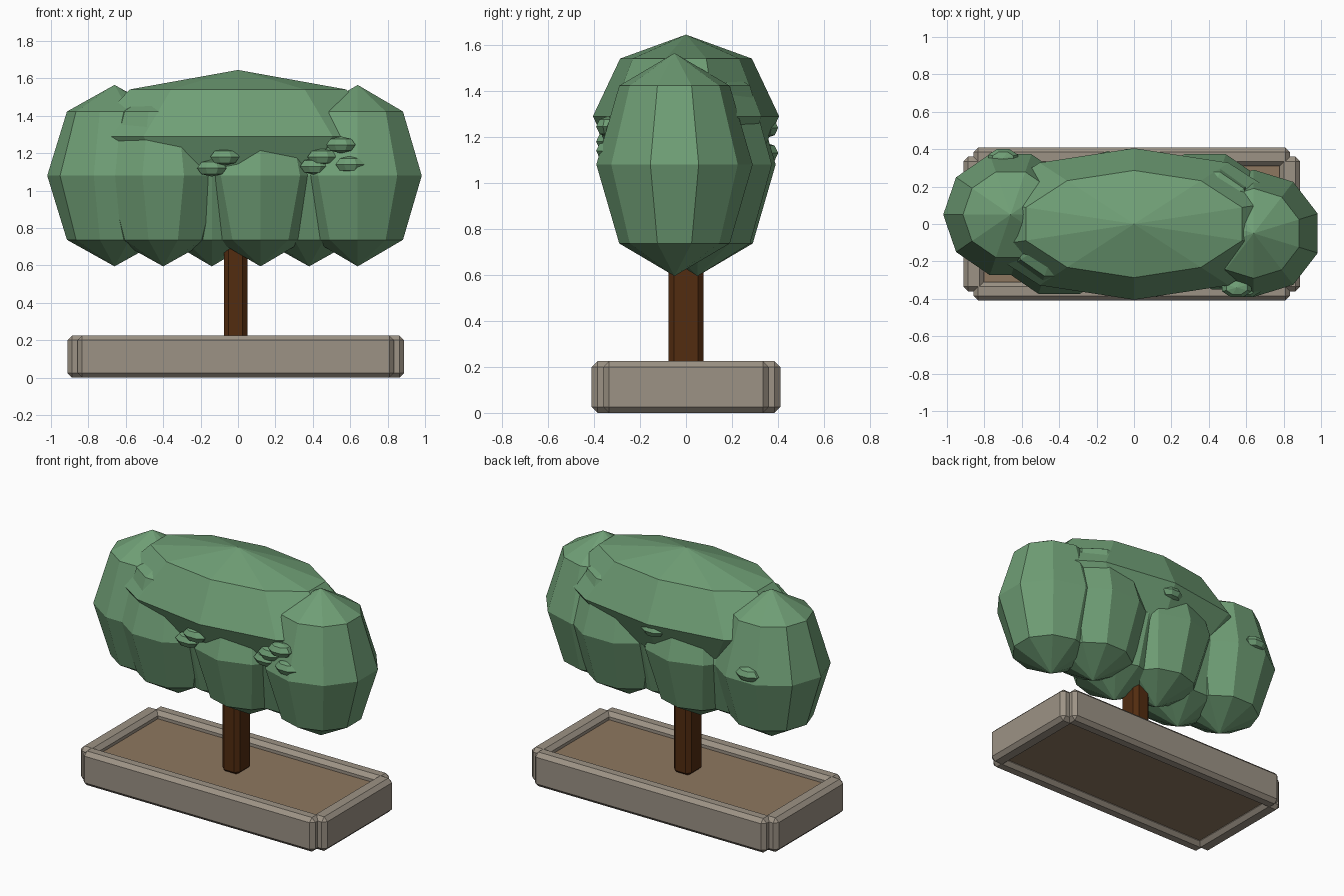
import bpy, bmesh, math
from mathutils import Matrix

if "Cube" in bpy.data.objects:
    bpy.data.objects.remove(bpy.data.objects["Cube"])


def material(name, rgb):
    m = bpy.data.materials.new(name)
    m.diffuse_color = (*rgb, 1)
    m.use_nodes = True
    m.node_tree.nodes["Principled BSDF"].inputs["Base Color"].default_value = m.diffuse_color
    return m


LEAF = material("leaf green", (0.16, 0.345, 0.18))
STONE = material("stone beige", (0.335, 0.29, 0.235))
SOIL = material("soil brown", (0.27, 0.185, 0.115))
BARK = material("bark brown", (0.085, 0.025, 0.005))


def finish(bm, name, mat):
    me = bpy.data.meshes.new(name)
    bm.to_mesh(me)
    bm.free()
    me.materials.append(mat)
    ob = bpy.data.objects.new(name, me)
    bpy.context.collection.objects.link(ob)
    return ob


def box(name, lo, hi, mat, bevel=0):
    """Box between two corners, with chamfered edges."""
    bm = bmesh.new()
    size = [b - a for a, b in zip(lo, hi)]
    mid = [(a + b) / 2 for a, b in zip(lo, hi)]
    bmesh.ops.create_cube(bm, size=1, matrix=Matrix.Translation(mid) @ Matrix.Diagonal((*size, 1)))
    if bevel:
        bmesh.ops.bevel(bm, geom=bm.edges[:], offset=bevel, segments=1, affect='EDGES')
    return finish(bm, name, mat)


def blob(name, centre, radii, turn=0, sides=10, rings=4):
    """Faceted leaf clump."""
    bm = bmesh.new()
    bmesh.ops.create_uvsphere(
        bm, u_segments=sides, v_segments=rings, radius=1,
        matrix=Matrix.Translation(centre) @ Matrix.Diagonal((*radii, 1))
        @ Matrix.Rotation(math.radians(turn), 4, 'Z'))
    # make the first vertex point along +x when turn is 0
    return finish(bm, name, LEAF)


# Planter: four chamfered beams round a bed of soil
CX = -0.012
for side, s in (("front", -1), ("back", 1)):
    ys = sorted((s * 0.31, s * 0.41))
    box(f"{side}_beam", (CX - 0.846, ys[0], 0), (CX + 0.846, ys[1], 0.225), STONE, 0.025)
for side, s in (("left", -1), ("right", 1)):
    xs = sorted((CX + s * 0.79, CX + s * 0.9))
    box(f"{side}_beam", (xs[0], -0.36, 0), (xs[1], 0.36, 0.225), STONE, 0.025)
box("soil", (CX - 0.83, -0.34, 0.03), (CX + 0.83, 0.34, 0.18), SOIL)

# Trunk
box("trunk", (-0.075, -0.077, 0.17), (0.05, 0.077, 1.1), BARK, 0.025)

# Canopy: wide crown over a zigzag row of tall clumps
blob("crown", (0, 0, 1.29), (0.86, 0.405, 0.355))
for i, turn in enumerate((18, 18, 0, 0, 18, 0)):
    y = 0.05 if i % 2 == 0 else -0.05
    blob(f"leaf_clump_{i + 1}", (-0.66 + 0.26 * i, y, 1.08), (0.36, 0.34, 0.485), turn)

# Small leaf tufts poking out of the canopy
tufts = [(-0.07, -0.34, 1.18), (-0.14, -0.32, 1.12), (0.55, -0.34, 1.245), (0.60, -0.34, 1.14),
         (0.45, -0.30, 1.18), (0.41, -0.29, 1.13), (-0.01, 0.35, 1.24), (-0.70, 0.35, 1.13)]
for i, p in enumerate(tufts):
    blob(f"leaf_tuft_{i + 1}", p, (0.085, 0.055, 0.045), 22.5, sides=8)
